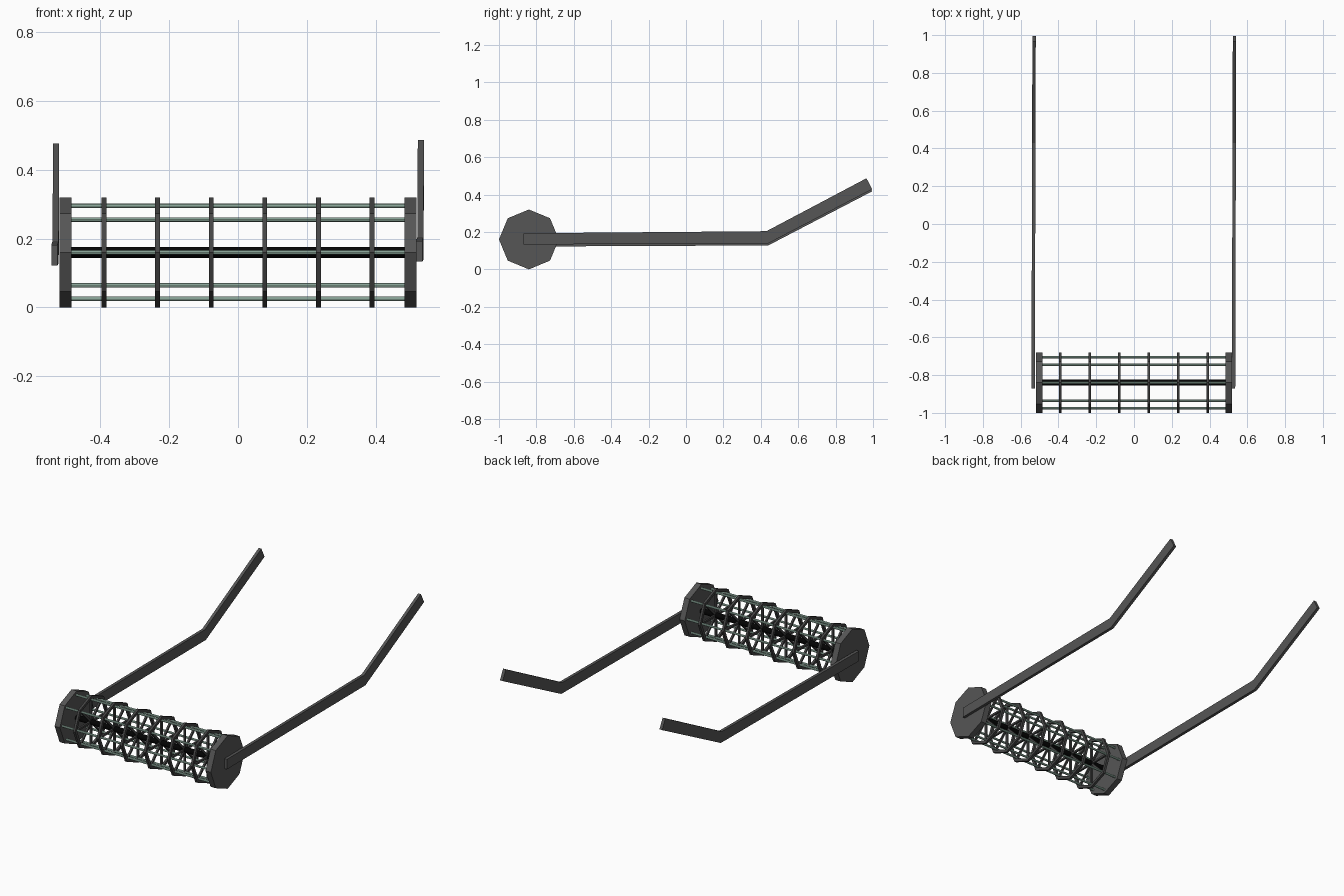
import bpy, bmesh
from math import pi, sin, cos
from mathutils import Vector, Matrix

cube = bpy.data.objects.get("Cube")
if cube:
    bpy.data.objects.remove(cube)


def material(name, color):
    m = bpy.data.materials.new(name)
    m.use_nodes = True
    m.diffuse_color = (*color, 1)
    m.node_tree.nodes["Principled BSDF"].inputs["Base Color"].default_value = (*color, 1)
    return m


STEEL = material("dark grey steel", (0.092, 0.092, 0.092))
HOOP = material("charcoal hoop", (0.06, 0.06, 0.06))
BLACK = material("black axle", (0.001, 0.001, 0.001))
GREEN = material("grey green rod", (0.40, 0.60, 0.50))

AXIS_Y, AXIS_Z, RADIUS, SIDES = -0.84, 0.16, 0.16, 8
ANGLES = [i * 2 * pi / SIDES for i in range(SIDES)]


def finish(name, bm, mat):
    bmesh.ops.recalc_face_normals(bm, faces=bm.faces)
    mesh = bpy.data.meshes.new(name)
    bm.to_mesh(mesh)
    bm.free()
    mesh.materials.append(mat)
    obj = bpy.data.objects.new(name, mesh)
    bpy.context.collection.objects.link(obj)
    return obj


def on_reel(x, r, a):
    return Vector((x, AXIS_Y + r * cos(a), AXIS_Z + r * sin(a)))


def cylinder_x(name, centre, radius, length, sides, mat):
    bm = bmesh.new()
    bmesh.ops.create_cone(bm, cap_ends=True, segments=sides, radius1=radius,
                          radius2=radius, depth=length,
                          matrix=Matrix.Translation(centre) @ Matrix.Rotation(pi / 2, 4, 'Y'))
    return finish(name, bm, mat)


def ring(name, x, width, inner):
    # octagonal hoop with a thin spoke to each corner
    bm = bmesh.new()
    loops = [[bm.verts.new(on_reel(x + s * width / 2, r, a)) for a in ANGLES]
             for s, r in ((-1, inner), (-1, RADIUS), (1, RADIUS), (1, inner))]
    for k in range(4):
        p, q = loops[k], loops[(k + 1) % 4]
        for i in range(SIDES):
            j = (i + 1) % SIDES
            bm.faces.new((p[i], p[j], q[j], q[i]))
    for a in ANGLES:
        bmesh.ops.create_cube(bm, size=1, matrix=Matrix.Translation(on_reel(x, inner / 2, a))
                              @ Matrix.Rotation(a, 4, 'X')
                              @ Matrix.Diagonal((width * 0.8, inner, 0.012, 1)))
    return finish(name, bm, HOOP)


# reel: end discs, axle, rods and hoops
for side, label in ((-1, "right"), (1, "left")):
    cylinder_x(label + "_end_disc", on_reel(side * 0.502, 0, 0), RADIUS, 0.035, SIDES, STEEL)
cylinder_x("axle", on_reel(0, 0, 0), 0.016, 0.98, 12, BLACK)
for i, a in enumerate(ANGLES):
    cylinder_x(f"reel_rod_{i + 1}", on_reel(0, 0.135, a), 0.0065, 0.98, 8, GREEN)
for i in range(6):
    ring(f"reel_hoop_{i + 1}", (i - 2.5) * 0.156, 0.014, 0.142)


# bent handle arms: a side profile given a small thickness
PROFILE = [(-0.87, 0.133), (0.44, 0.139), (0.995, 0.428),
           (0.965, 0.487), (0.43, 0.204), (-0.87, 0.193)]


def arm(name, x_front, x_back, drop):
    bm = bmesh.new()
    sides = []
    for half in (-0.009, 0.009):
        sides.append([bm.verts.new((x_front + (x_back - x_front) * (y + 0.87) / 1.86 + half,
                                    y, z - drop)) for y, z in PROFILE])
    n = len(PROFILE)
    for loop in sides:
        bm.faces.new((loop[0], loop[1], loop[4], loop[5]))
        bm.faces.new(loop[1:5])
    for i in range(n):
        j = (i + 1) % n
        bm.faces.new((sides[0][i], sides[0][j], sides[1][j], sides[1][i]))
    return finish(name, bm, STEEL)


arm("left_handle_arm", 0.527, 0.532, 0.0)
arm("right_handle_arm", -0.534, -0.529, 0.011)
